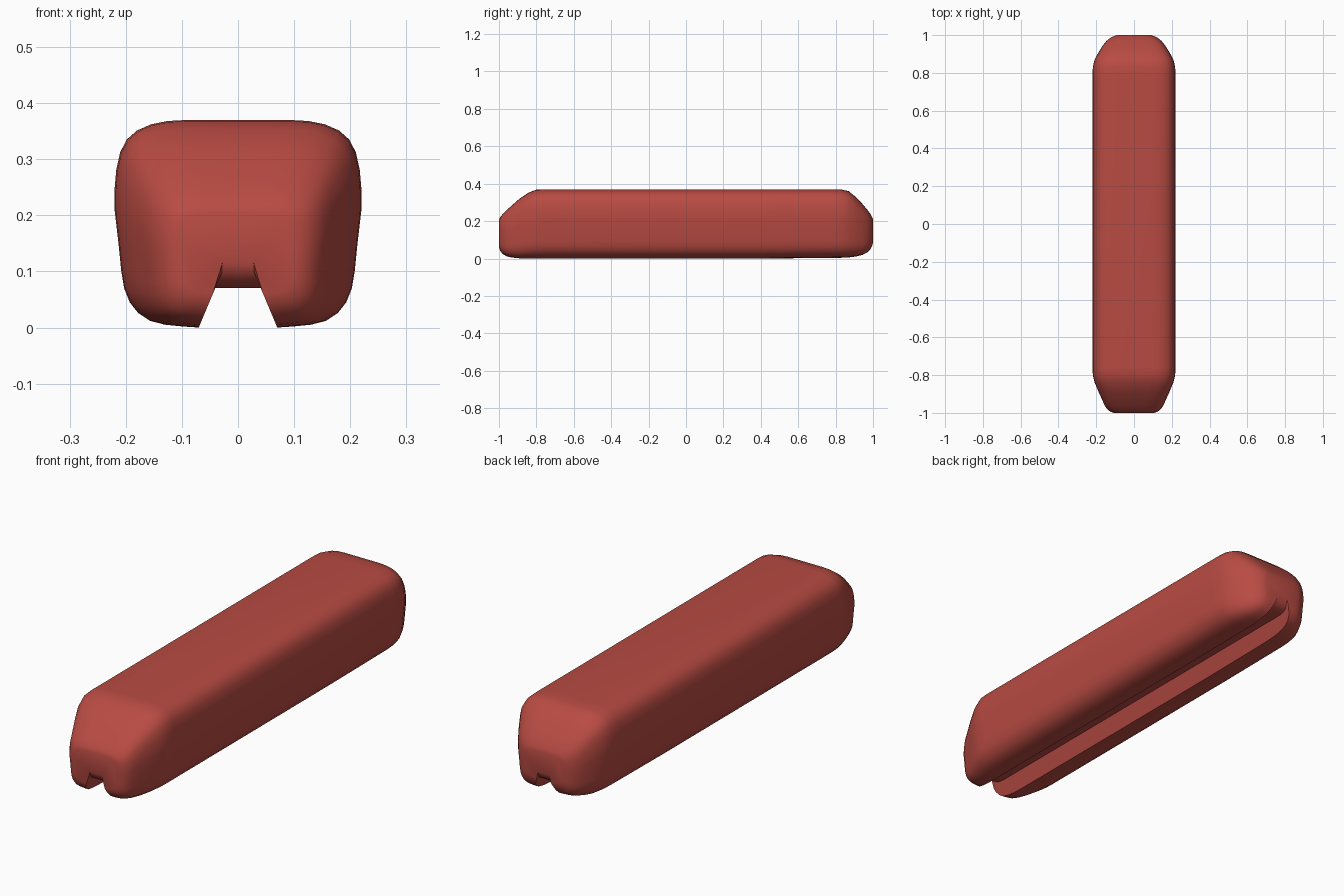
import bpy, bmesh, math

if "Cube" in bpy.data.objects:
    bpy.data.objects.remove(bpy.data.objects["Cube"])

# Right half of the outer cross-section, top centre down to the groove edge
PROFILE = [(0, .37), (.09, .37), (.125, .368), (.155, .362), (.18, .351), (.198, .335),
           (.21, .312), (.217, .28), (.22, .245), (.22, .21), (.213, .15), (.208, .10),
           (.203, .07), (.193, .045), (.178, .026), (.157, .012), (.13, .005),
           (.10, .002), (.07, 0)]

# Stations along the length: y, half width, bottom, top, groove ceiling
STATIONS = [(-1, .105, .06, .205, .115), (-.994, .125, .042, .22, .098),
            (-.98, .142, .024, .237, .082), (-.96, .156, .012, .258, .073),
            (-.93, .169, .005, .285, .07), (-.89, .187, .001, .32, .07),
            (-.84, .208, 0, .353, .07), (-.80, .218, 0, .368, .07),
            (-.76, .22, 0, .37, .07), (.4, .22, 0, .37, .07),
            (.78, .22, .003, .37, .07), (.83, .218, .004, .369, .07),
            (.87, .209, .006, .36, .07), (.91, .187, .011, .327, .07),
            (.945, .165, .02, .29, .071), (.97, .145, .033, .26, .076),
            (.985, .126, .048, .24, .086), (.995, .107, .068, .222, .1),
            (1, .09, .085, .21, .115)]


def groove_x(z):
    return .07 - .42 * min(z, .1)


def section(w, z0, z1, zc):
    half = []
    for px, pz in PROFILE:
        z = z0 + (z1 - z0) * pz / .37
        edge = groove_x(z0)
        if pz > .2 and px <= .22:
            x = px * w / .22
        else:
            x = edge + (px - .07) * (w - edge) / .15
        half.append((x, z))
    # groove wall and ceiling
    top = max(zc, z0 + .01)
    half += [(groove_x(top), top), (0, top)]
    return half + [(-x, z) for x, z in reversed(half[1:-1])]


# Lofted grooved body
bm = bmesh.new()
rings = [[bm.verts.new((x, y, z)) for x, z in section(w, z0, z1, zc)]
         for y, w, z0, z1, zc in STATIONS]
n = len(rings[0])
for a, b in zip(rings, rings[1:]):
    for i in range(n):
        bm.faces.new((a[i], a[(i + 1) % n], b[(i + 1) % n], b[i]))
bm.faces.new(rings[0])
bm.faces.new(rings[-1])
bmesh.ops.recalc_face_normals(bm, faces=bm.faces[:])
mesh = bpy.data.meshes.new("grooved_body")
bm.to_mesh(mesh)
bm.free()
body = bpy.data.objects.new("grooved_body", mesh)
bpy.context.collection.objects.link(body)

# Red finish
red = bpy.data.materials.new("red")
red.diffuse_color = (.48, .07, .055, 1)
red.use_nodes = True
red.node_tree.nodes["Principled BSDF"].inputs["Base Color"].default_value = red.diffuse_color
mesh.materials.append(red)

bpy.context.view_layer.objects.active = body
body.select_set(True)
bpy.ops.object.shade_smooth_by_angle(angle=math.radians(50))
